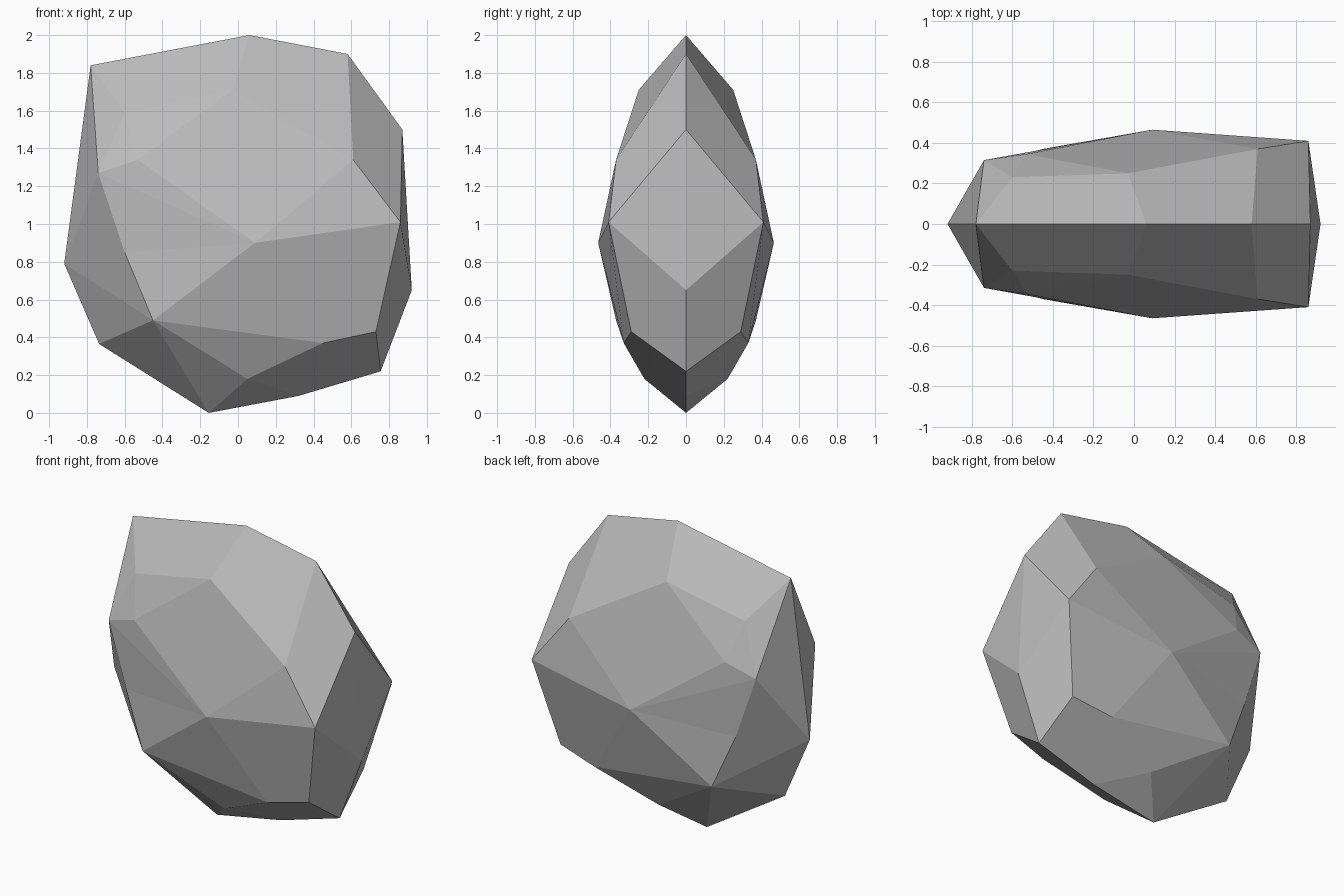
import bpy
import bmesh

cube = bpy.data.objects.get("Cube")
if cube:
    bpy.data.objects.remove(cube, do_unlink=True)

# Plain grey stone
stone = bpy.data.materials.new("grey_stone")
stone.use_nodes = True
grey = (0.5, 0.5, 0.5, 1)
stone.diffuse_color = grey
stone.node_tree.nodes["Principled BSDF"].inputs["Base Color"].default_value = grey

# Rim corners on the middle plane (x, z), clockwise from upper right side (-x)
rim = dict(A=(-.78, 1.84), B=(.06, 2), C=(.58, 1.9), D=(.87, 1.5), E=(.92, .65),
           F=(.755, .22), G=(.32, .09), H=(-.155, 0), I=(-.735, .365), J=(-.92, .79))

# Chipped corners of the front half (x, depth, z)
chips = dict(a=(-.74, .315, 1.27), b=(-.6, .23, 1.59), c=(-.03, .25, 1.71),
             d=(.61, .37, 1.34), e=(.86, .41, 1.01), f=(.73, .29, .43),
             g=(.45, .33, .37), h=(.05, .22, .18), i=(-.45, .37, .49),
             j=(-.6, .33, .85), k=(-.53, .345, 1.34), m=(.09, .465, .9))

# Flat facets, each spelled by its corners
facets = ("ABcb BCdc CDed DEe EFfe FGhgf GHh HIih IJi JAa "
          "Aba abk bck cdmk dem efgm gim ghi ijm Jaji ajm akm")

bm = bmesh.new()
corner = {n: bm.verts.new((x, 0, z)) for n, (x, z) in rim.items()}
corner.update({n: bm.verts.new((x, -y, z)) for n, (x, y, z) in chips.items()})
for facet in facets.replace("HIih", "HIi Hih").split():
    bm.faces.new([corner[n] for n in facet])

# Mirror the front half to the back and weld the rim
half = bm.verts[:] + bm.edges[:] + bm.faces[:]
copy = bmesh.ops.duplicate(bm, geom=half)["geom"]
for v in copy:
    if isinstance(v, bmesh.types.BMVert):
        v.co.y = -v.co.y
bmesh.ops.remove_doubles(bm, verts=bm.verts[:], dist=0.001)
bmesh.ops.recalc_face_normals(bm, faces=bm.faces[:])

mesh = bpy.data.meshes.new("rock")
bm.to_mesh(mesh)
bm.free()
mesh.materials.append(stone)
rock = bpy.data.objects.new("rock", mesh)
bpy.context.collection.objects.link(rock)
